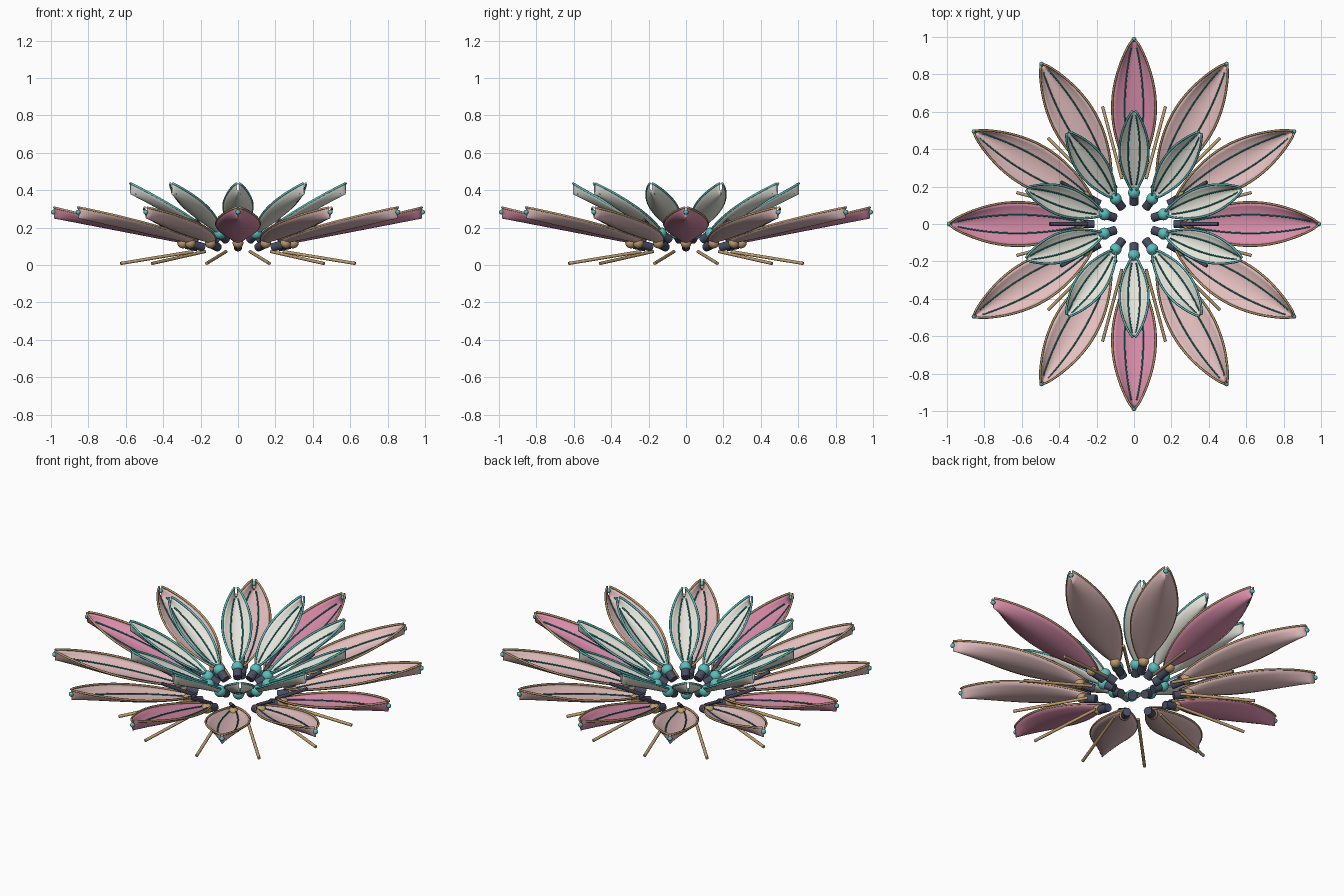
import bpy, bmesh, math
from math import sin, cos, pi, radians
from mathutils import Vector, Matrix

cube = bpy.data.objects.get("Cube")
if cube:
    bpy.data.objects.remove(cube, do_unlink=True)


def material(name, rgb):
    m = bpy.data.materials.new(name)
    m.use_nodes = True
    lin = [(c / 255) ** 2.2 for c in rgb] + [1]
    m.diffuse_color = lin
    bsdf = m.node_tree.nodes["Principled BSDF"]
    bsdf.inputs["Base Color"].default_value = lin
    bsdf.inputs["Roughness"].default_value = 0.6
    return m


PALE = material("pale_pink", (228, 190, 190))
PINK = material("rose_pink", (216, 140, 168))
WHITE = material("off_white", (228, 228, 218))
TEAL = material("teal", (92, 188, 188))
VEIN = material("dark_teal", (42, 125, 125))
TAN = material("tan", (190, 155, 110))
SLATE = material("slate", (74, 78, 98))


def finish(bm, name, mat, smooth=True):
    """Turn a bmesh into mesh data with one material."""
    bmesh.ops.recalc_face_normals(bm, faces=bm.faces)
    for f in bm.faces:
        f.smooth = smooth
    me = bpy.data.meshes.new(name)
    bm.to_mesh(me)
    bm.free()
    me.materials.append(mat)
    return me


def rod(name, a, b, radius, mat):
    a, b = Vector(a), Vector(b)
    turn = (b - a).to_track_quat("Z", "Y").to_matrix().to_4x4()
    bm = bmesh.new()
    bmesh.ops.create_cone(bm, cap_ends=True, segments=14, radius1=radius, radius2=radius,
                          depth=(b - a).length, matrix=Matrix.Translation((a + b) / 2) @ turn)
    me = finish(bm, name, mat)
    for p in me.polygons:
        p.use_smooth = len(p.vertices) == 4
    return me


def ball(name, centre, radius, mat):
    bm = bmesh.new()
    bmesh.ops.create_uvsphere(bm, u_segments=16, v_segments=10, radius=radius,
                              matrix=Matrix.Translation(centre))
    return finish(bm, name, mat)


def tubes(name, paths, radius, mat):
    """Sweep a six-sided tube along each path."""
    bm = bmesh.new()
    for path in paths:
        rings = []
        for i, p in enumerate(path):
            d = (path[min(i + 1, len(path) - 1)] - path[max(i - 1, 0)]).normalized()
            side = d.cross(Vector((0, 0, 1))).normalized()
            up = side.cross(d)
            rings.append([bm.verts.new(p + radius * (side * cos(k * pi / 3) + up * sin(k * pi / 3)))
                          for k in range(6)])
        for r, s in zip(rings, rings[1:]):
            for k in range(6):
                bm.faces.new((r[k], r[k - 1], s[k - 1], s[k]))
        bm.faces.new(rings[0])
        bm.faces.new(rings[-1])
    return finish(bm, name, mat)


def petal_shape(r0, r1, z0, z1, half, cup0, cup1):
    """Return a function giving the cupped petal surface at (t along, u across)."""
    def point(t, u):
        w = 0.007 + half * max(0, sin(pi * t)) ** 0.8
        z = z0 + (z1 - z0) * t + (cup0 + (cup1 - cup0) * t) * u * u
        return Vector((r0 + (r1 - r0) * t, u * w, z))
    return point


def blade(name, point, mat, thick=0.006, n=24, m=10):
    """Closed petal shell: top and underside sheets joined round the border."""
    bm = bmesh.new()
    grid = [[bm.verts.new(point(i / n, 2 * j / m - 1)) for j in range(m + 1)] for i in range(n + 1)]
    for i in range(n):
        for j in range(m):
            bm.faces.new((grid[i][j], grid[i + 1][j], grid[i + 1][j + 1], grid[i][j + 1]))
    low = bmesh.ops.extrude_face_region(bm, geom=bm.faces[:])["geom"]
    bmesh.ops.translate(bm, vec=(0, 0, -thick),
                        verts=[v for v in low if isinstance(v, bmesh.types.BMVert)])
    return finish(bm, name, mat)


def line(point, u, t0, t1, lift, n=28):
    return [point(t0 + (t1 - t0) * i / n, u) + Vector((0, 0, lift)) for i in range(n + 1)]


def ring(name, mesh, count, start=0, pick=lambda i: True):
    """Place copies of a part evenly round the vertical axis."""
    for i in range(count):
        if pick(i):
            ob = bpy.data.objects.new(f"{name}_{i + 1}", mesh)
            ob.rotation_euler.z = radians(start) + 2 * pi * i / count
            bpy.context.collection.objects.link(ob)


# Outer petals, every third one a deeper pink
outer = petal_shape(0.26, 0.985, 0.115, 0.255, 0.11, 0.02, 0.053)
ring("outer_petal_pale", blade("outer_petal_pale", outer, PALE), 12, 0, lambda i: i % 3)
ring("outer_petal_rose", blade("outer_petal_rose", outer, PINK), 12, 0, lambda i: i % 3 == 0)
ring("outer_rim", tubes("outer_rim", [line(outer, s, 0, 1, 0) for s in (-1, 1)], 0.006, TAN), 12)
ring("outer_vein", tubes("outer_vein", [line(outer, s, 0.06, 0.94, 0.002) for s in (-0.42, 0.42)],
                         0.004, VEIN), 12)
ring("tip_bead", ball("tip_bead", (0.987, 0, 0.283), 0.013, TEAL), 12)

# Outer hinges and sloping struts
ring("outer_hinge_pin", rod("outer_hinge_pin", (0.215, 0, 0.095), (0.28, 0, 0.11), 0.023, SLATE), 12)
ring("outer_hinge_ball", ball("outer_hinge_ball", (0.295, 0, 0.118), 0.029, TAN), 12)
ring("strut", rod("strut", (0.25, 0, 0.13), (0.45, 0, 0.24), 0.01, SLATE), 12)

# Inner petals
inner = petal_shape(0.175, 0.605, 0.17, 0.385, 0.071, 0.02, 0.052)
ring("inner_petal", blade("inner_petal", inner, WHITE), 10, 18)
ring("inner_rim", tubes("inner_rim", [line(inner, s, 0, 1, 0) for s in (-1, 1)], 0.006, TEAL), 10, 18)
ring("inner_vein", tubes("inner_vein", [line(inner, s, 0.08, 0.94, 0.002) for s in (-0.4, 0.4)],
                         0.004, VEIN), 10, 18)

# Inner hinges
ring("inner_hinge_pin", rod("inner_hinge_pin", (0.108, 0, 0.135), (0.16, 0, 0.165), 0.024, SLATE), 10, 18)
ring("inner_hinge_ball", ball("inner_hinge_ball", (0.167, 0, 0.17), 0.032, TEAL), 10, 18)

# Ground sticks between the outer petals
ring("ground_stick", rod("ground_stick", (0.25, 0, 0.072), (0.65, 0, 0.0085), 0.0085, TAN), 12, 15)
